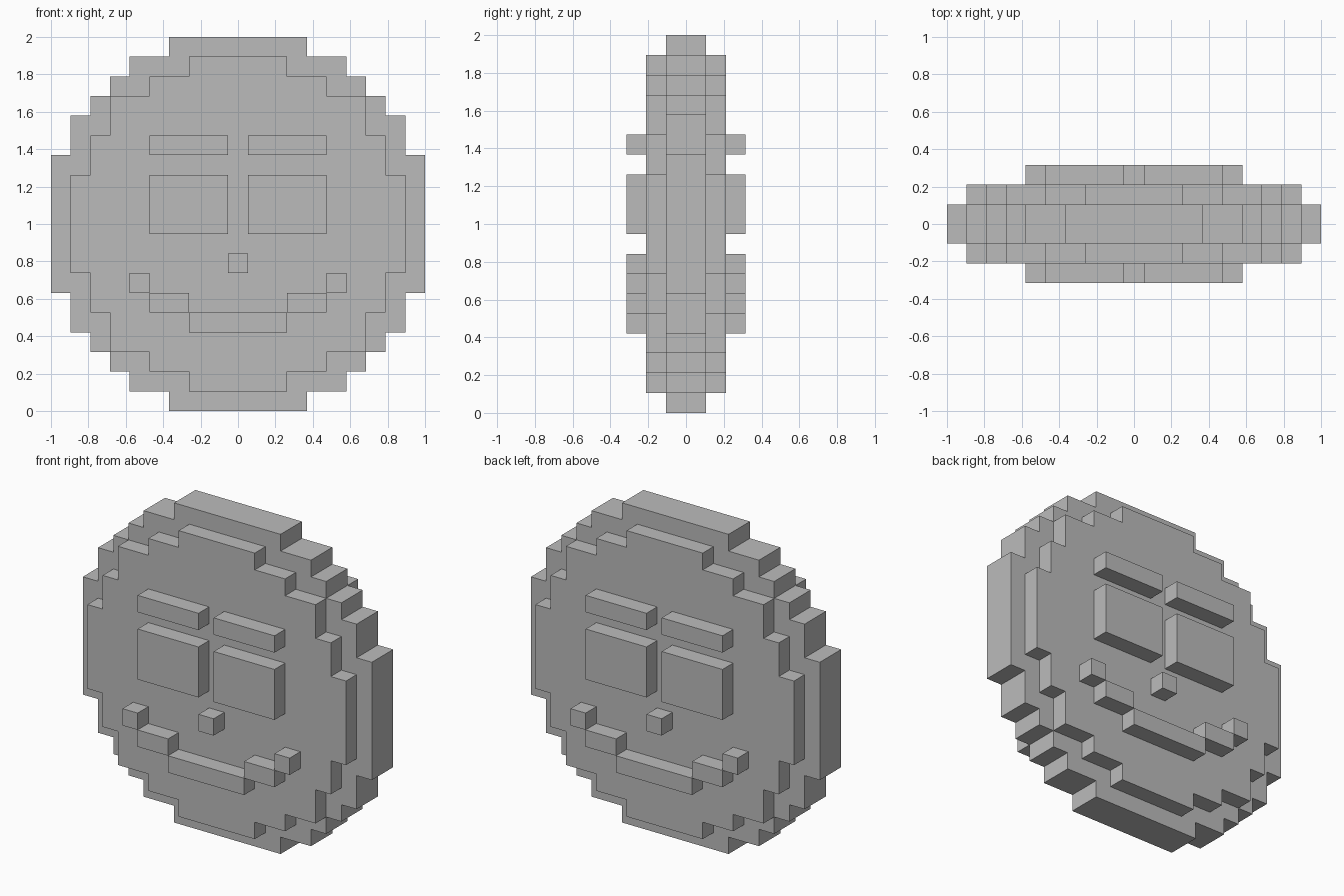
import bpy
import bmesh

if "Cube" in bpy.data.objects:
    bpy.data.objects.remove(bpy.data.objects["Cube"], do_unlink=True)

U = 2 / 19          # one grid block
MID = 9.5           # centre height in blocks

grey = bpy.data.materials.new("plain grey")
grey.use_nodes = True
grey.diffuse_color = (0.5, 0.5, 0.5, 1)
grey.node_tree.nodes["Principled BSDF"].inputs["Base Color"].default_value = (0.5, 0.5, 0.5, 1)


def prism(name, outline, y0, y1):
    """Extrude an x-z outline, given in blocks, from y0 to y1."""
    bm = bmesh.new()
    face = bm.faces.new([bm.verts.new((x * U, y0 * U, z * U)) for x, z in outline])
    new = bmesh.ops.extrude_face_region(bm, geom=[face])["geom"]
    moved = [v for v in new if isinstance(v, bmesh.types.BMVert)]
    bmesh.ops.translate(bm, verts=moved, vec=(0, (y1 - y0) * U, 0))
    bmesh.ops.recalc_face_normals(bm, faces=bm.faces)
    mesh = bpy.data.meshes.new(name)
    bm.to_mesh(mesh)
    bm.free()
    mesh.materials.append(grey)
    obj = bpy.data.objects.new(name, mesh)
    bpy.context.collection.objects.link(obj)
    return obj


def stepped_disc(steps):
    """Mirror quarter steps (half width, height above centre) into a full outline."""
    quarter = []
    for i, (w, h) in enumerate(steps):
        if i:
            quarter.append((w, steps[i - 1][1]))
        quarter.append((w, h))
    half = [(x, -z) for x, z in reversed(quarter)] + quarter
    full = half + [(-x, z) for x, z in reversed(half)]
    return [(x, z + MID) for x, z in full]


def box(x0, x1, z0, z1):
    return [(x0, z0), (x1, z0), (x1, z1), (x0, z1)]


# Wide middle disc
rim = [(9.5, 3.5), (8.5, 5.5), (7.5, 6.5), (6.5, 7.5), (5.5, 8.5), (3.5, 9.5)]
prism("middle_disc", stepped_disc(rim), -1, 1)

# Smaller face plates and raised features, repeated on front and back
plate = [(8.5, 2.5), (7.5, 4.5), (6.5, 6.5), (4.5, 7.5), (2.5, 8.5)]
paired = {
    "eyebrow": (0.5, 4.5, 13, 14),
    "eye": (0.5, 4.5, 9, 12),
    "mouth_side": (2.5, 4.5, 5, 6),
    "mouth_corner": (4.5, 5.5, 6, 7),
}
for side, s in (("front", -1), ("back", 1)):
    prism(f"{side}_face_plate", stepped_disc(plate), s, 2 * s)
    prism(f"{side}_nose", box(-0.5, 0.5, 7, 8), 2 * s, 3 * s)
    prism(f"{side}_mouth_centre", box(-2.5, 2.5, 4, 5), 2 * s, 3 * s)
    for part, (x0, x1, z0, z1) in paired.items():
        prism(f"{side}_{part}_left", box(x0, x1, z0, z1), 2 * s, 3 * s)
        prism(f"{side}_{part}_right", box(-x1, -x0, z0, z1), 2 * s, 3 * s)
